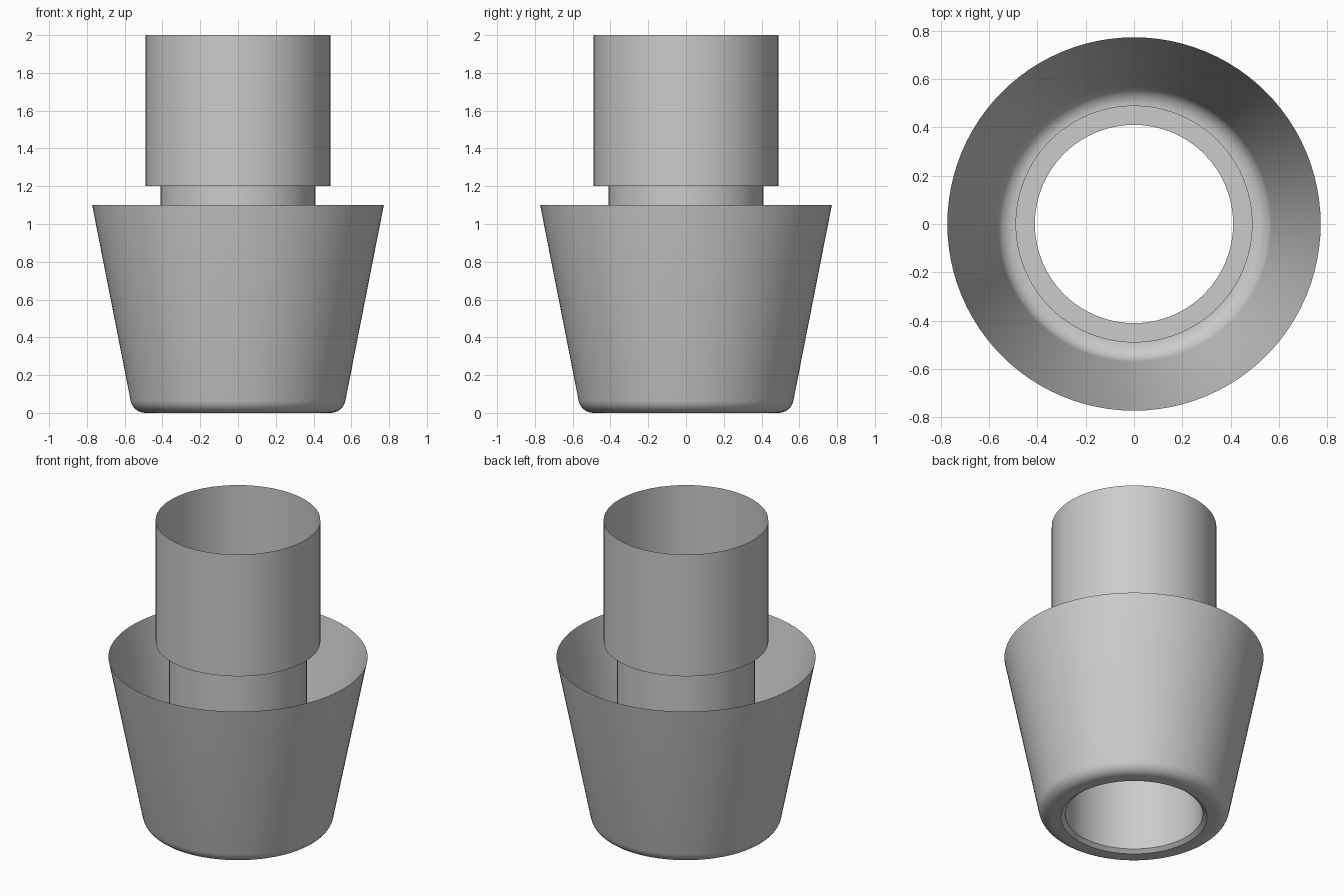
import bpy, bmesh, math

cube = bpy.data.objects.get("Cube")
if cube:
    bpy.data.objects.remove(cube, do_unlink=True)

SIDES = 96

grey = bpy.data.materials.new("plain_grey")
grey.use_nodes = True
colour = (0.6, 0.6, 0.6, 1)
grey.diffuse_color = colour
grey.node_tree.nodes["Principled BSDF"].inputs["Base Color"].default_value = colour


def lathe(name, profile):
    """Spin a (radius, height) profile round z into an open shell."""
    bm = bmesh.new()
    verts = [bm.verts.new((r, 0, z)) for r, z in profile]
    edges = [bm.edges.new(pair) for pair in zip(verts, verts[1:])]
    bmesh.ops.spin(bm, geom=verts + edges, cent=(0, 0, 0), axis=(0, 0, 1),
                   angle=math.tau, steps=SIDES, use_merge=True)
    bmesh.ops.remove_doubles(bm, verts=bm.verts, dist=0.0001)
    bmesh.ops.recalc_face_normals(bm, faces=bm.faces)
    # Make the walls face outward
    wall = max(bm.faces, key=lambda f: f.calc_area())
    if wall.normal.dot(wall.calc_center_median()) < 0:
        bmesh.ops.reverse_faces(bm, faces=bm.faces)
    mesh = bpy.data.meshes.new(name)
    bm.to_mesh(mesh)
    bm.free()
    mesh.materials.append(grey)
    obj = bpy.data.objects.new(name, mesh)
    bpy.context.collection.objects.link(obj)
    bpy.ops.object.select_all(action="DESELECT")
    obj.select_set(True)
    bpy.context.view_layer.objects.active = obj
    bpy.ops.object.shade_smooth_by_angle(angle=math.radians(30))
    return obj


# Tapered cup: flat base ring, rounded lower edge, flared wall
fillet = 0.08
arc = [math.radians(-90 + 79 * i / 8) for i in range(9)]
rounded = [(0.49 + fillet * math.cos(a), fillet + fillet * math.sin(a)) for a in arc]
lathe("tapered_cup", [(0.435, 0)] + rounded + [(0.772, 1.1)])

# Inner tube: chamfered mouth, narrow neck, step, wide collar
lathe("inner_tube", [(0.435, 0), (0.41, 0.02), (0.41, 1.2), (0.49, 1.2), (0.49, 2)])
